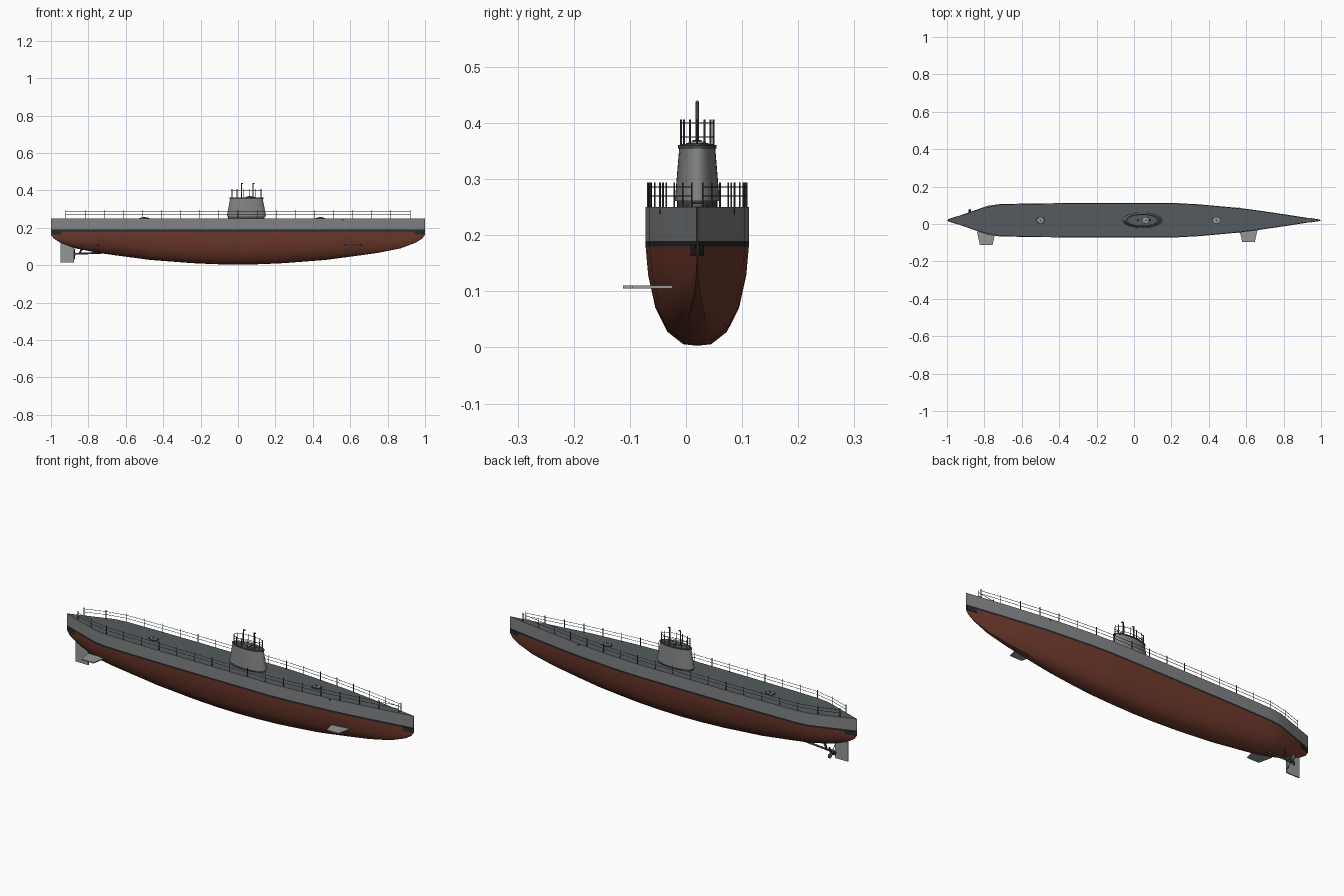
import bpy, bmesh, math
from mathutils import Vector, Matrix

if "Cube" in bpy.data.objects:
    bpy.data.objects.remove(bpy.data.objects["Cube"])

CY = 0.02  # hull centreline in y


def mat(name, c):
    m = bpy.data.materials.new(name)
    m.diffuse_color = (*c, 1)
    m.use_nodes = True
    m.node_tree.nodes["Principled BSDF"].inputs["Base Color"].default_value = m.diffuse_color
    return m


RED = mat("red_oxide", (0.16, 0.042, 0.026))
GREY = mat("hull_grey", (0.22, 0.225, 0.23))
DECK = mat("deck_slate", (0.09, 0.105, 0.115))
BLACK = mat("waterline_black", (0.02, 0.023, 0.023))
DARK = mat("dark_metal", (0.06, 0.063, 0.066))
LIGHT = mat("light_grey", (0.3, 0.31, 0.31))


def finish(name, bm, mats, smooth=None):
    bmesh.ops.recalc_face_normals(bm, faces=bm.faces)
    me = bpy.data.meshes.new(name)
    bm.to_mesh(me)
    bm.free()
    for m in mats:
        me.materials.append(m)
    ob = bpy.data.objects.new(name, me)
    bpy.context.collection.objects.link(ob)
    if smooth:
        bpy.ops.object.select_all(action='DESELECT')
        ob.select_set(True)
        bpy.context.view_layer.objects.active = ob
        bpy.ops.object.shade_smooth_by_angle(angle=math.radians(smooth))
    return ob


def interp(table, x):
    for (a, u), (b, v) in zip(table, table[1:]):
        if x <= b:
            return u + (v - u) * max(0, x - a) / (b - a)
    return table[-1][1]


def loft(bm, rings):
    vs = [[bm.verts.new(p) for p in r] for r in rings]
    n = len(vs[0])
    sides = []
    for a, b in zip(vs, vs[1:]):
        for i in range(n):
            j = (i + 1) % n
            sides.append((i, bm.faces.new((a[i], a[j], b[j], b[i]))))
    bm.faces.new(vs[0])
    bm.faces.new(vs[-1])
    return sides


def ellipse(cx, a, b, z, n):
    return [(cx + a * math.cos(2 * math.pi * i / n),
             CY + b * math.sin(2 * math.pi * i / n), z) for i in range(n)]


def tubes(name, segs, r, m, sides=6):
    bm = bmesh.new()
    for p, q in segs:
        p, q = Vector(p), Vector(q)
        d = q - p
        M = Matrix.Translation((p + q) / 2) @ d.to_track_quat('Z', 'Y').to_matrix().to_4x4()
        bmesh.ops.create_cone(bm, cap_ends=True, segments=sides, radius1=r,
                              radius2=r, depth=d.length, matrix=M)
    return finish(name, bm, [m], 40)


def slab(name, pts, offset, m):
    # polygon extruded along an offset vector
    bm = bmesh.new()
    o = Vector(offset)
    loft(bm, [pts, [Vector(p) + o for p in pts]])
    return finish(name, bm, [m])


# hull: half width and keel height along the length
WIDTH = [(-1, .001), (-.78, .078), (-.72, .086), (-.55, .09), (-.3, .092), (.22, .092),
         (.35, .085), (.57, .065), (.66, .053), (.83, .028), (1, .001)]
KEEL = [(0, .003), (.12, .005), (.25, .011), (.47, .028), (.65, .052), (.75, .066),
        (.87, .09), (.95, .12), (.985, .142), (1, .162)]
SECTION = [(.95, .29), (.81, .62), (.575, .86), (.27, .985), (0, 1)]

xs = sorted({x for x, _ in WIDTH} | {s * x for x, _ in KEEL for s in (1, -1)})
rings = []
for x in xs:
    w, d = interp(WIDTH, x), .18 - interp(KEEL, abs(x))
    half = [(w, .25), (w, .19), (w, .18)] + [(w * a, .18 - d * b) for a, b in SECTION]
    ring = half + [(-y, z) for y, z in reversed(half[:-1])]
    rings.append([(x, CY + y, z) for y, z in ring])
bm = bmesh.new()
last = len(rings[0]) - 1
for i, f in loft(bm, rings):
    f.material_index = {0: 1, last - 1: 1, 1: 2, last - 2: 2, last: 3}.get(i, 0)
finish("hull", bm, [RED, GREY, BLACK, DECK], 35)

# dark plates under the waterline band at both ends
for name, a, b in (("stern_plate", -.995, -.945), ("bow_plate", .945, .995)):
    wa, wb = interp(WIDTH, a) + .002, interp(WIDTH, b) + .002
    slab(name, [(a, CY - wa, .163), (b, CY - wb, .163), (b, CY + wb, .163),
                (a, CY + wa, .163)], (0, 0, .02), BLACK)

# conning tower
TX = .045
for name, levels, m in (
        ("tower_foot", [(.098, .036, .249), (.098, .036, .264)], DARK),
        ("tower", [(.105, .04, .261), (.087, .032, .357)], GREY),
        ("tower_rim", [(.09, .0345, .355), (.09, .0345, .361)], DARK),
        ("tower_floor", [(.084, .03, .36), (.084, .03, .3625)], DECK)):
    bm = bmesh.new()
    loft(bm, [ellipse(TX, a, b, z, 32) for a, b, z in levels])
    finish(name, bm, [m], 40)

# hatches on the deck and the tower
for name, x, z in (("aft_hatch", -.5, .25), ("fore_hatch", .44, .25), ("tower_hatch", .065, .361)):
    bm = bmesh.new()
    loft(bm, [ellipse(x, .026, .02, z - .001, 20), ellipse(x, .026, .02, z + .003, 20)])
    finish(name + "_ring", bm, [DARK], 40)
    bm = bmesh.new()
    loft(bm, [ellipse(x, .022, .016, z, 20), ellipse(x, .02, .015, z + .006, 20)])
    finish(name + "_lid", bm, [LIGHT], 40)
    tubes(name + "_handle", [((x - .008, CY, z + .007), (x + .008, CY, z + .007)),
                             ((x, CY - .008, z + .007), (x, CY + .008, z + .007))], .0015, DARK)

# deck railings
N = 18
for name, s in (("front_deck_rail", -1), ("back_deck_rail", 1)):
    pts = []
    for i in range(N + 1):
        x = -.92 + 1.84 * i / N
        pts.append((x, CY + s * (interp(WIDTH, x) - .004)))
    tubes(name + "_posts", [((x, y, .249), (x, y, .294)) for x, y in pts], .0016, DARK)
    tubes(name + "_bars", [((*p, z), (*q, z)) for p, q in zip(pts, pts[1:])
                           for z in (.27, .286)], .0011, DARK)

# tower railing
ring = [p[:2] for p in ellipse(TX, .081, .03, 0, 14)]
tubes("tower_rail_posts", [((*p, .358), (*p, .406)) for p in ring], .0018, DARK)
tubes("tower_rail_bars", [((*p, z), (*q, z)) for p, q in zip(ring, ring[1:] + ring[:1])
                          for z in (.375, .4)], .0012, DARK)

# periscopes with short bent heads
for name, x in (("aft_periscope", .018), ("fore_periscope", .08)):
    tubes(name, [((x, CY, .36), (x, CY, .438)), ((x - .002, CY, .437), (x + .009, CY, .437))],
          .0032, DARK, 10)

# side fairleads near the bow
for name, s in (("front_fairlead", -1), ("back_fairlead", 1)):
    y = CY + s * interp(WIDTH, .56)
    tubes(name, [((.56, y - s * .004, .243), (.56, y + s * .001, .243))], .005, BLACK, 8)

# diving planes, on the front side only
for name, x, r, t in (("stern_plane", -.79, -.04, -.107), ("bow_plane_fin", .612, -.024, -.095)):
    if x < 0:
        t = -.112
    slab(name, [(x - .05, r, .105), (x + .05, r, .105), (x + .034, t, .105),
                (x - .034, t, .105)], (0, 0, .005), LIGHT)

# rudder
slab("rudder", [(-.95, CY - .003, .015), (-.876, CY - .003, .015), (-.876, CY - .003, .1),
                (-.905, CY - .003, .125), (-.95, CY - .003, .13)], (0, .006, 0), LIGHT)

# propeller shaft, struts and propeller
PY, PZ = .05, .06
tubes("propeller_shaft", [((-.885, PY, PZ), (-.68, PY - .012, PZ + .008))], .005, DARK, 10)
tubes("shaft_struts", [((-.85, PY, PZ), (-.82, CY + .01, .1)),
                       ((-.85, PY, PZ), (-.82, PY + .015, .13))], .003, DARK)
tubes("propeller_hub", [((-.89, PY, PZ), (-.868, PY, PZ))], .008, DARK, 12)
bm = bmesh.new()
for k in range(4):
    R = Matrix.Translation((-.878, PY, PZ)) @ Matrix.Rotation(math.pi / 4 + k * math.pi / 2, 4, 'X') \
        @ Matrix.Rotation(math.radians(35), 4, 'Z')
    outline = [(-.004, .004), (-.011, .024), (-.006, .036), (.006, .036), (.011, .024), (.004, .004)]
    loft(bm, [[R @ Vector((t, y, z)) for y, z in outline] for t in (-.0015, .0015)])
finish("propeller_blades", bm, [DARK])
